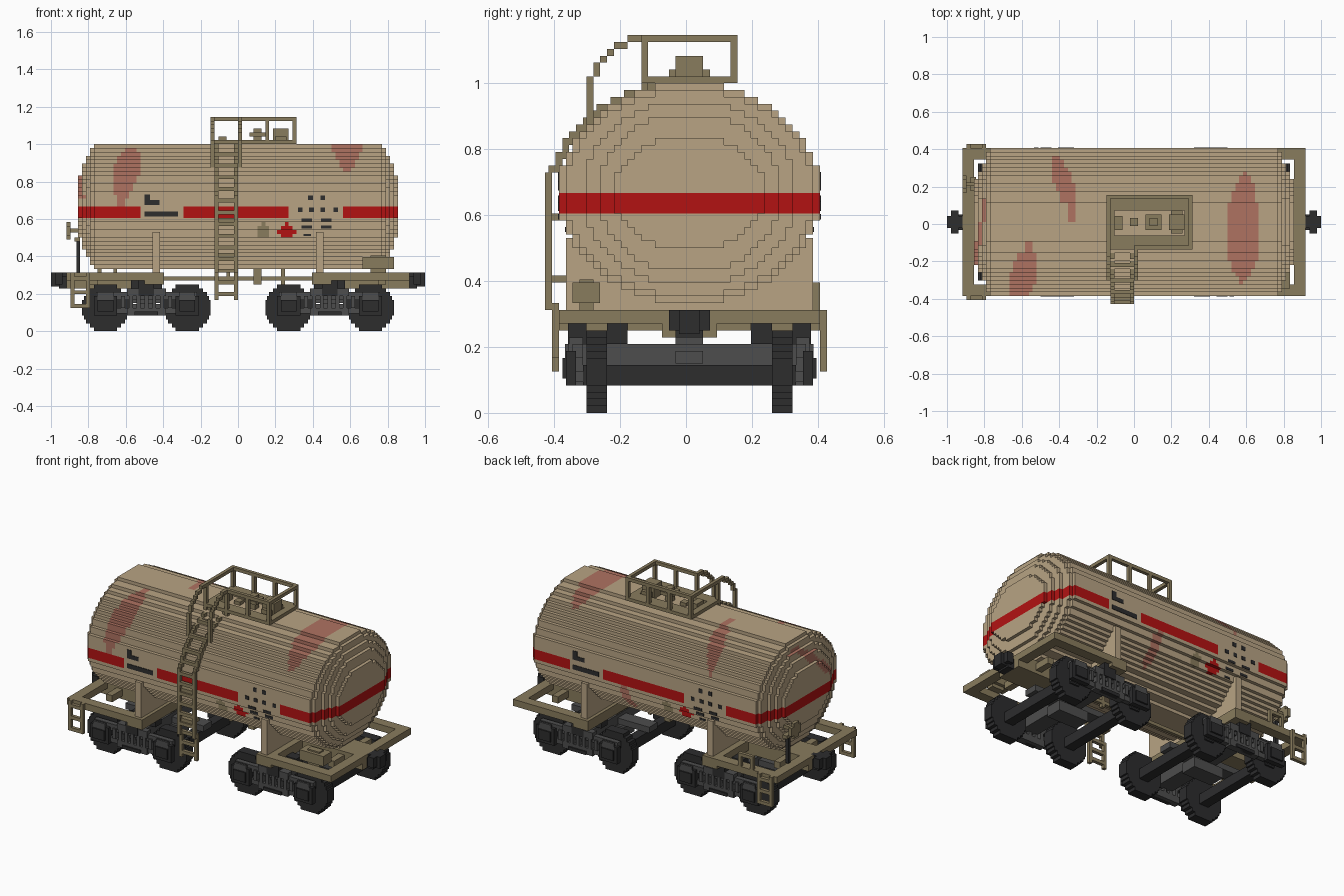
import bpy, bmesh, math
from mathutils import Vector

V = 1 / 48          # size of one building block
YC, ZC = 0.5, 32    # tank axis, in blocks

cube = bpy.data.objects.get("Cube")
if cube:
    bpy.data.objects.remove(cube)


def material(name, color):
    m = bpy.data.materials.new(name)
    m.use_nodes = True
    m.diffuse_color = (*color, 1)
    m.node_tree.nodes["Principled BSDF"].inputs["Base Color"].default_value = (*color, 1)
    return m


tan = material("tan paint", (0.48, 0.37, 0.23))
brown = material("brown metal", (0.25, 0.20, 0.11))
red = material("red paint", (0.45, 0.006, 0.006))
rust = material("rust", (0.43, 0.17, 0.12))
black = material("black iron", (0.026, 0.026, 0.027))
grey = material("grey iron", (0.075, 0.075, 0.075))


def finish(name, bm, mats):
    me = bpy.data.meshes.new(name)
    bm.to_mesh(me)
    bm.free()
    for m in mats:
        me.materials.append(m)
    ob = bpy.data.objects.new(name, me)
    bpy.context.collection.objects.link(ob)
    return ob


def boxes(name, mat, items):
    """One object from boxes given as x0, x1, y0, y1, z0, z1 in blocks."""
    bm = bmesh.new()
    for x0, x1, y0, y1, z0, z1 in items:
        verts = bmesh.ops.create_cube(bm, size=1)["verts"]
        for v in verts:
            v.co = Vector((x1 if v.co.x > 0 else x0, y1 if v.co.y > 0 else y0,
                           z1 if v.co.z > 0 else z0)) * V
    return finish(name, bm, [mat])


def flip_x(items):
    return [(-b[1], -b[0], *b[2:]) for b in items]


def flip_y(items):
    return [(*b[:2], 2 * YC - b[3], 2 * YC - b[2], *b[4:]) for b in items]


def half_width(row, ry=19, rz=16):
    d = (row + 0.5 - ZC) / rz
    return round(ry * math.sqrt(1 - d * d)) if abs(d) < 1 else 0


# ---- tank: stepped ellipse slabs, painted by rule ----
# rust streaks: start x, start angle, end x, end angle, half width
STREAKS = [(-.56, 14, -.63, 92, .07), (.58, 58, .59, -44, .09),
           (-.43, -66, -.32, -2, .05), (.15, -98, .16, -140, .04)]


def paint(c):
    x, y, z = c
    front = y < YC * V
    u = x if front else -x
    on_body = abs(x) < 37 * V
    if 29 * V < z < 32 * V and not (on_body and (-.53 < u < -.29 or .28 < u < .56)):
        return 1
    if on_body:
        if abs(u - .255) / .055 + abs(z - .535) / .05 < 1:
            return 1
        if math.hypot(u - .135, z - .535) < .04:
            return 2
        angle = math.degrees(math.atan2((YC - y / V) / 19, (z / V - ZC) / 16))
        for x0, a0, x1, a1, w in STREAKS:
            t = (angle - a0) / (a1 - a0)
            if 0 < t < 1 and abs(x - x0 - t * (x1 - x0)) < w * math.sin(math.pi * t) ** 0.8:
                return 3
    elif x < 0 and .70 < z < .96 and abs(y - (z - .91) * 1.2) < .04:
        return 3
    return 0


def slab(bm, spans, ry, rz):
    def quad(pts, out):
        f = bm.faces.new([bm.verts.new(Vector(p) * V) for p in pts])
        f.normal_update()
        if f.normal.dot(Vector(out)) < 0:
            f.normal_flip()
        f.material_index = paint(f.calc_center_median())

    for row in range(ZC - math.ceil(rz), ZC + math.ceil(rz) + 1):
        h, below = half_width(row, ry, rz), half_width(row - 1, ry, rz)
        for s in (-1, 1):
            y, yb = YC + s * h, YC + s * below
            for a, b in spans:
                if h:
                    quad([(a, y, row), (b, y, row), (b, y, row + 1), (a, y, row + 1)], (0, s, 0))
                if h != below:
                    quad([(a, y, row), (b, y, row), (b, yb, row), (a, yb, row)],
                         (0, 0, below - h))
            # end face, one block at a time
            x = spans[0][0] if s < 0 else spans[-1][1]
            for j in range(-h, h):
                p, q = YC + j, YC + j + 1
                quad([(x, p, row), (x, q, row), (x, q, row + 1), (x, p, row + 1)], (s, 0, 0))


bm = bmesh.new()
slab(bm, [(i, i + 1) for i in range(-37, 37)], 19, 16)
for x, ry, rz in ((38, 18, 15), (39, 15.5, 13.5), (40, 13.5, 11.5), (41, 11, 8.5)):
    slab(bm, [(-x, 1 - x), (x - 1, x)], ry, rz)
finish("tank", bm, [tan, red, brown, rust])

# ---- painted marks, the same on both sides after a half turn ----
marks = [(-.50, -.32, .613, .641), (-.50, -.47, .675, .73), (-.47, -.42, .675, .70)]
marks += [(x, x + .025, .70, .725) for x in (.375, .44)]
marks += [(x, x + .025, .637, .66) for x in (.32, .38, .44, .51)]
marks += [(x, x + .055, z, z + .016) for x in (.34, .445) for z in (.548, .587)]
marks += [(.35, .39, .508, .52)]
plates = []
for x0, x1, z0, z1 in marks:
    y = YC - half_width(int((z0 + z1) / 2 / V))
    p = (x0 / V, x1 / V, y - 0.15, y + 0.1, z0 / V, z1 / V)
    plates += [p] + flip_x(flip_y([p]))
boxes("marks", black, plates)

# ---- saddles and underframe ----
saddle = [(20, 22, -17.5, 18.5, 14, 25.5)]
boxes("saddles", tan, saddle + flip_x(saddle))
end = [(41, 44, -18.5, 19.5, 13, 15), (19, 24, -18.5, 19.5, 12, 15),
       (20, 44, -3.5, 4.5, 11, 15), (36, 38, -8.5, 9.5, 12, 14)]
rail = [(20, 44, -18.5, -15.5, 13, 15)]
end += rail + flip_y(rail)
boxes("underframe", brown, end + flip_x(end))
boxes("brake_rigging", brown, [(-20, 20, 0, 1, 13, 14), (-3, -2, 0, 1, 12, 16),
                               (4, 6, -1, 2, 12, 16), (11, 12, 0, 1, 12, 16)])
boxes("air_reservoir", brown, [(32, 40, -16.5, -12.5, 16, 19), (34, 38, -15.5, -13.5, 15, 19.4)])
boxes("side_bracket", brown, [(-36, -35, 18.5, 19.5, 15, 19), (-32, -31, 18.5, 19.5, 15, 19),
                              (-36, -31, 18.5, 19.5, 18, 19)])
coupler = [(43, 48, -1, 2, 11.5, 15), (45, 47, -2.5, 3.5, 12, 15), (44, 46, -1.5, 2.5, 11, 14)]
boxes("couplers", black, coupler + flip_x(coupler))

# ---- corner steps ----
step = [(-43, -42, -19.5, -18.5, 6, 15), (-39, -38, -19.5, -18.5, 6, 15)]
step += [(-43, -38, -19.5, -18.5, z, z + 1) for z in (6, 9.5, 13)]
boxes("corner_steps", brown, step + flip_y(step))

# ---- hand brake ----
boxes("brake_post", black, [(-41.5, -40.5, 9.5, 10.5, 15, 23)])
boxes("brake_wheel", brown, [(-44, -43, 8, 12.5, 24.5, 27), (-44, -43, 9, 11.5, 23.5, 28),
                             (-43, -40, 9.7, 10.7, 25.3, 26.3), (-42, -40.5, 8.5, 12, 23, 24)])

# ---- bogies ----
wheels, boxed, frames, axles = [], [], [], []
for c in (-23.5, 23.5):
    for w in (c - 10.5, c + 10.5):
        for r in range(12):
            k = math.floor(math.sqrt(6.3 ** 2 - (r - 5.5) ** 2) * 2) / 2
            wheels += [(w - k, w + k, -14.5, -11.5, r, r + 1)]
        axles += [(w - 1.5, w + 1.5, -15, 16, 4, 7)]
        boxed += [(w - 3, w + 3, -17.5, -16, 4, 9), (w - 2, w + 2, -18, -16, 5, 8)]
        frames += [(w - 2, w + 2, -17.6, -17, 8, 10)]
    boxed += [(c - 2, c + 2, -17.2, -14.5, 9, 13), (c - 3, c + 3, -17.4, -16, 4, 5),
              (c - 4, c + 4, -11.5, -8.5, 10, 13)]
    frames += [(c - 13, c + 13, -16.5, -15, 8, 10), (c - 12, c + 12, -16.5, -15, 4.5, 6),
               (c - 5, c + 5, -17, -15, 9, 11), (c - 5, c + 5, -17, -15, 4, 6)]
    frames += [(c + i - .5, c + i + .5, -17, -15, 6, 9) for i in (-6, -4, -2, 0, 2, 4, 6)]
boxes("wheels", black, wheels + flip_y(wheels))
boxes("axle_boxes", black, boxed + flip_y(boxed))
boxes("axles", black, axles)
boxes("side_frames", grey, frames + flip_y(frames))
beams = []
for c in (-23.5, 23.5):
    beams += [(c - 2.5, c + 2.5, -16, 17, 7, 10), (c - 13, c + 13, -1.5, 2.5, 7.2, 9),
              (c - 2, c + 2, -1.5, 2.5, 9, 12), (c - 5, c + 5, -2, 3, 4, 7)]
boxes("bogie_beams", grey, beams)

# ---- ladder following the tank, with handrails ----
ladder, hand = [], []
for x in (-6, -1):
    ladder += [(x, x + 1, -20.5, -19.5, 15, 35), (x, x + 1, -19.5, -18.5, 8, 16)]
    for row in range(35, 48):
        y = YC - half_width(row) - 1
        ladder += [(x, x + 1, y - 0.5, YC - half_width(row + 1) - 0.5, row, row + 1)]
for z in range(9, 48, 3):
    y = YC - half_width(z) - 1.5 if z > 34 else (-20.5 if z > 15 else -19.5)
    ladder += [(-6, -1, y, y + 1, z, z + 1)]
ladder += [(-6, -1, -20, -17, z, z + 1) for z in (19, 28)]


def arc_y(row):
    return -6.5 - round(8.4 * math.sqrt(max(0, 1 - ((row - 43) / 11.5) ** 2)))


for x in (-7, 0):
    for row in range(42, 55):
        y = arc_y(row)
        hand += [(x, x + 1, y, max(y + 1, arc_y(row + 1)), row, row + 1)]
boxes("ladder", brown, ladder)
boxes("ladder_handrails", brown, hand)

# ---- top platform and railing ----
boxes("platform", brown, [(-7, 15, -6.5, -3, 48, 49), (-7, 15, 3.5, 7.5, 48, 49),
                          (-7, -5, -3, 3.5, 48, 49), (13, 15, -3, 3.5, 48, 49)])
posts = [(x, x + 1, y, y + 1, 48, 55) for x in (-7, 0, 7, 14) for y in (-6.5, 6.5)]
posts += [(-7, 15, 6.5, 7.5, 54, 55), (0, 15, -6.5, -5.5, 54, 55)]
posts += [(x, x + 1, -6.5, 7.5, 54, 55) for x in (-7, 14)]
posts += [(x, x + 1, -6.5, -5.5, 43, 49) for x in (-7, 0)]
boxes("railing", brown, posts)
boxes("hatch_and_valves", brown, [(9, 13, -1.5, 2.5, 48, 52), (9.5, 12.5, -2.5, 3.5, 48, 50),
                                  (4, 6, -0.5, 1.5, 48, 52), (3, 7, -1.5, 2.5, 50, 51),
                                  (-1, 1, -0.5, 1.5, 48, 49), (-5, -3, -1.5, 2, 48, 50)])
